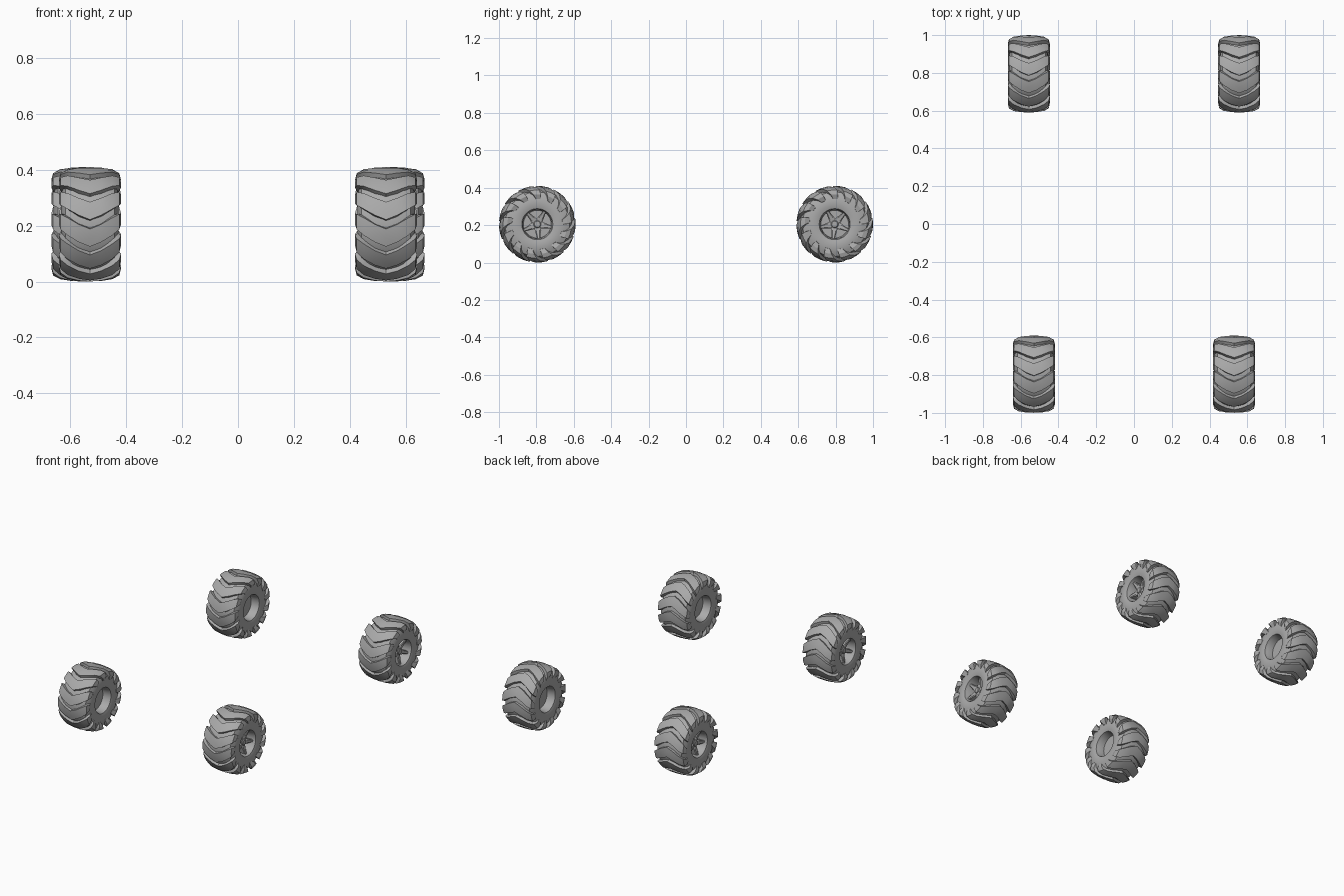
import bpy, bmesh
from math import sin, cos, pi, tau

if "Cube" in bpy.data.objects:
    bpy.data.objects.remove(bpy.data.objects["Cube"])

grey = bpy.data.materials.new("plain grey")
grey.use_nodes = True
colour = (0.4, 0.4, 0.4, 1)
grey.diffuse_color = colour
grey.node_tree.nodes["Principled BSDF"].inputs["Base Color"].default_value = colour

LUGS = 13
RADIUS = 0.205


def point(x, r, t):
    return (x, r * cos(t), r * sin(t))


def finish(bm, name, place, side, angle=0.6):
    """Place the part, mirror it for the right side and shade it."""
    for v in bm.verts:
        v.co.x *= side
        v.co += place
    bmesh.ops.recalc_face_normals(bm, faces=bm.faces)
    mesh = bpy.data.meshes.new(name)
    bm.to_mesh(mesh)
    bm.free()
    mesh.materials.append(grey)
    ob = bpy.data.objects.new(name, mesh)
    bpy.context.collection.objects.link(ob)
    bpy.ops.object.select_all(action="DESELECT")
    ob.select_set(True)
    bpy.context.view_layer.objects.active = ob
    bpy.ops.object.shade_smooth_by_angle(angle=angle)


def bridge(bm, rings, closed):
    """Join successive loops of vertices with quads."""
    pairs = list(zip(rings, rings[1:])) + ([(rings[-1], rings[0])] if closed else [])
    for a, b in pairs:
        n = len(a)
        for i in range(n):
            bm.faces.new((a[i], a[(i + 1) % n], b[(i + 1) % n], b[i]))


def lathe(profile, closed, steps=52):
    bm = bmesh.new()
    rings = [[bm.verts.new(point(x, r, tau * i / steps)) for i in range(steps)]
             for x, r in profile]
    bridge(bm, rings, closed)
    if not closed:
        bm.faces.new(rings[0])
        bm.faces.new(rings[-1])
    return bm


def tread():
    """Chevron lugs that run over the crown and down both sidewalls."""
    # offset across, outer radius, inner offset, inner radius, lag, half width
    half = [(0.102, 0.135, 0.090, 0.130, 0.40, 0.09),
            (0.111, 0.160, 0.090, 0.152, 0.35, 0.12),
            (0.105, 0.183, 0.085, 0.165, 0.29, 0.15),
            (0.080, 0.197, 0.070, 0.175, 0.20, 0.16),
            (0.040, 0.203, 0.040, 0.180, 0.08, 0.16)]
    middle = [(0, RADIUS, 0, 0.182, 0, 0.16)]
    path = ([(-x, r, -xi, ri, lag, w) for x, r, xi, ri, lag, w in half]
            + middle + half[::-1])
    bm = bmesh.new()
    for k in range(LUGS):
        start = tau * k / LUGS
        rings = []
        for x, r, xi, ri, lag, w in path:
            t = start - lag
            corners = [(xi, ri, t - w * 1.1), (x, r, t - w), (x, r, t),
                       (x, r, t + w), (xi, ri, t + w * 1.1)]
            rings.append([bm.verts.new(point(*c)) for c in corners])
        bridge(bm, rings, False)
        bm.faces.new(rings[0])
        bm.faces.new(rings[-1])
    return bm


def star(turn):
    """Five tapered spokes, raised at the centre."""
    bm = bmesh.new()
    for k in range(5):
        a = turn + tau * k / 5
        rings = []
        for r, w, top in [(0, 0.018, 0.066), (0.028, 0.017, 0.068), (0.079, 0.008, 0.082)]:
            ring = []
            for s, x in [(-1, 0.035), (-1, top - 0.004), (-0.6, top),
                         (0.6, top), (1, top - 0.004), (1, 0.035)]:
                ring.append(bm.verts.new((x, r * cos(a) - s * w * sin(a),
                                          r * sin(a) + s * w * cos(a))))
            rings.append(ring)
        bridge(bm, rings, False)
        bm.faces.new(rings[0])
        bm.faces.new(rings[-1])
    return bm


def both(points):
    return points + [(-x, r) for x, r in reversed(points)]


carcass = both([(0.088, 0.079), (0.098, 0.083), (0.103, 0.100), (0.103, 0.125),
                (0.098, 0.150), (0.088, 0.172), (0.060, 0.184), (0.020, 0.188)])
rim = [(0.035, 0.02), (0.035, 0.074), (0.086, 0.078), (0.092, 0.081), (0.088, 0.088),
       (-0.088, 0.088), (-0.092, 0.081), (-0.086, 0.078), (-0.045, 0.074), (-0.045, 0.02)]
cap = [(0.04, 0.020), (0.070, 0.020), (0.074, 0.016)]

from mathutils import Vector
for end, x, y in [("front", 0.53, -0.795), ("rear", 0.557, 0.795)]:
    for label, side in [("left", 1), ("right", -1)]:
        place = Vector((side * x, y, RADIUS))
        tag = end + "_" + label
        turn = pi / 3 if end == "front" else pi * 2 / 3
        finish(lathe(carcass, True), tag + "_tyre", place, side)
        finish(tread(), tag + "_tread", place, side, 0.5)
        finish(lathe(rim, False), tag + "_rim", place, side)
        finish(star(turn), tag + "_spokes", place, side, 0.5)
        finish(lathe(cap, False, 20), tag + "_hub_cap", place, side)
